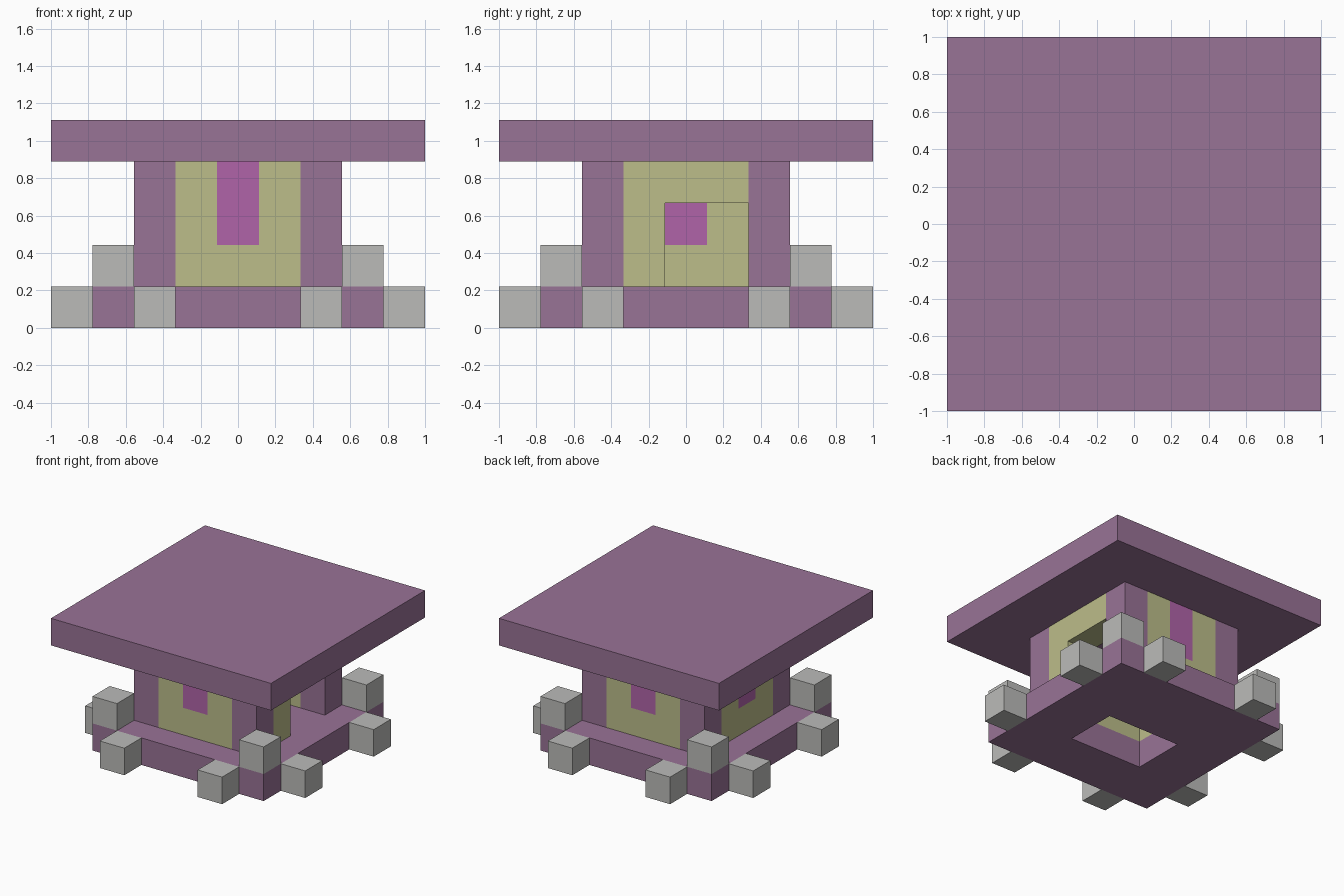
import bpy, bmesh
from math import pi
from mathutils import Matrix, Vector

cube = bpy.data.objects.get("Cube")
if cube:
    bpy.data.objects.remove(cube, do_unlink=True)

U = 2 / 9  # one block


def material(name, rgb):
    lin = [((c / 255 + 0.055) / 1.055) ** 2.4 for c in rgb] + [1]
    m = bpy.data.materials.new(name)
    m.use_nodes = True
    m.diffuse_color = lin
    m.node_tree.nodes["Principled BSDF"].inputs["Base Color"].default_value = lin
    return m


PURPLE = material("dusty purple", (153, 115, 150))
YELLOW = material("pale olive", (188, 189, 138))
PINK = material("magenta glass", (176, 100, 169))
GREY = material("light grey stone", (187, 187, 185))


def finish(name, bm, mat):
    bmesh.ops.recalc_face_normals(bm, faces=bm.faces)
    bm.transform(Matrix.Scale(U, 4))
    mesh = bpy.data.meshes.new(name)
    bm.to_mesh(mesh)
    bm.free()
    mesh.materials.append(mat)
    obj = bpy.data.objects.new(name, mesh)
    bpy.context.collection.objects.link(obj)
    return obj


def extrude(bm, direction):
    new = bmesh.ops.extrude_face_region(bm, geom=bm.faces[:])["geom"]
    verts = [g for g in new if isinstance(g, bmesh.types.BMVert)]
    bmesh.ops.translate(bm, verts=verts, vec=direction)


def box(name, centre, size, mat):
    bm = bmesh.new()
    bmesh.ops.create_cube(bm, size=1)
    bm.transform(Matrix.Translation(centre) @ Matrix.Diagonal((*size, 1)))
    return finish(name, bm, mat)


def wall_part(name, outline, angle, mat):
    """Extrude an upright outline one block deep, then turn it to its side."""
    bm = bmesh.new()
    bm.faces.new([bm.verts.new((u, -2.5, z)) for u, z in outline])
    extrude(bm, Vector((0, 1, 0)))
    bm.transform(Matrix.Rotation(angle, 4, "Z"))
    return finish(name, bm, mat)


def rect(x0, x1, y0, y1):
    return [(x0, y0), (x1, y0), (x1, y1), (x0, y1)]


# Base slab with an opening in the floor
bm = bmesh.new()
outer = [bm.verts.new((*p, 0)) for p in rect(-3.5, 3.5, -3.5, 3.5)]
inner = [bm.verts.new((*p, 0)) for p in rect(-1.5, 1.5, -1.5, 0.5)]
for i in range(4):
    j = (i + 1) % 4
    bm.faces.new((outer[i], outer[j], inner[j], inner[i]))
extrude(bm, Vector((0, 0, 1)))
finish("base_slab", bm, PURPLE)

# Roof slab
box("roof", (0, 0, 4.5), (9, 9, 1), PURPLE)

# Corner posts and the stones on the base corners
for x in (-1, 1):
    for y in (-1, 1):
        box("corner_post", (2 * x, 2 * y, 2.5), (1, 1, 3), PURPLE)
        box("corner_stone", (3 * x, 3 * y, 1.5), (1, 1, 1), GREY)
        # Stones around the foot of the base
        box("foot_stone", (2 * x, 4 * y, 0.5), (1, 1, 1), GREY)
        box("foot_stone", (4 * x, 2 * y, 0.5), (1, 1, 1), GREY)

# Three walls with a tall window
window_wall = [(-1.5, 1), (1.5, 1), (1.5, 4), (0.5, 4),
               (0.5, 2), (-0.5, 2), (-0.5, 4), (-1.5, 4)]
for side, angle in (("front", 0), ("back", pi), ("right", -pi / 2)):
    wall_part(side + "_wall", window_wall, angle, YELLOW)
    wall_part(side + "_window", rect(-0.5, 0.5, 2, 4), angle, PINK)

# Wall with the doorway
door_wall = [(-1.5, 1), (-0.5, 1), (-0.5, 3), (1.5, 3), (1.5, 4), (-1.5, 4)]
wall_part("left_door_wall", door_wall, pi / 2, YELLOW)
